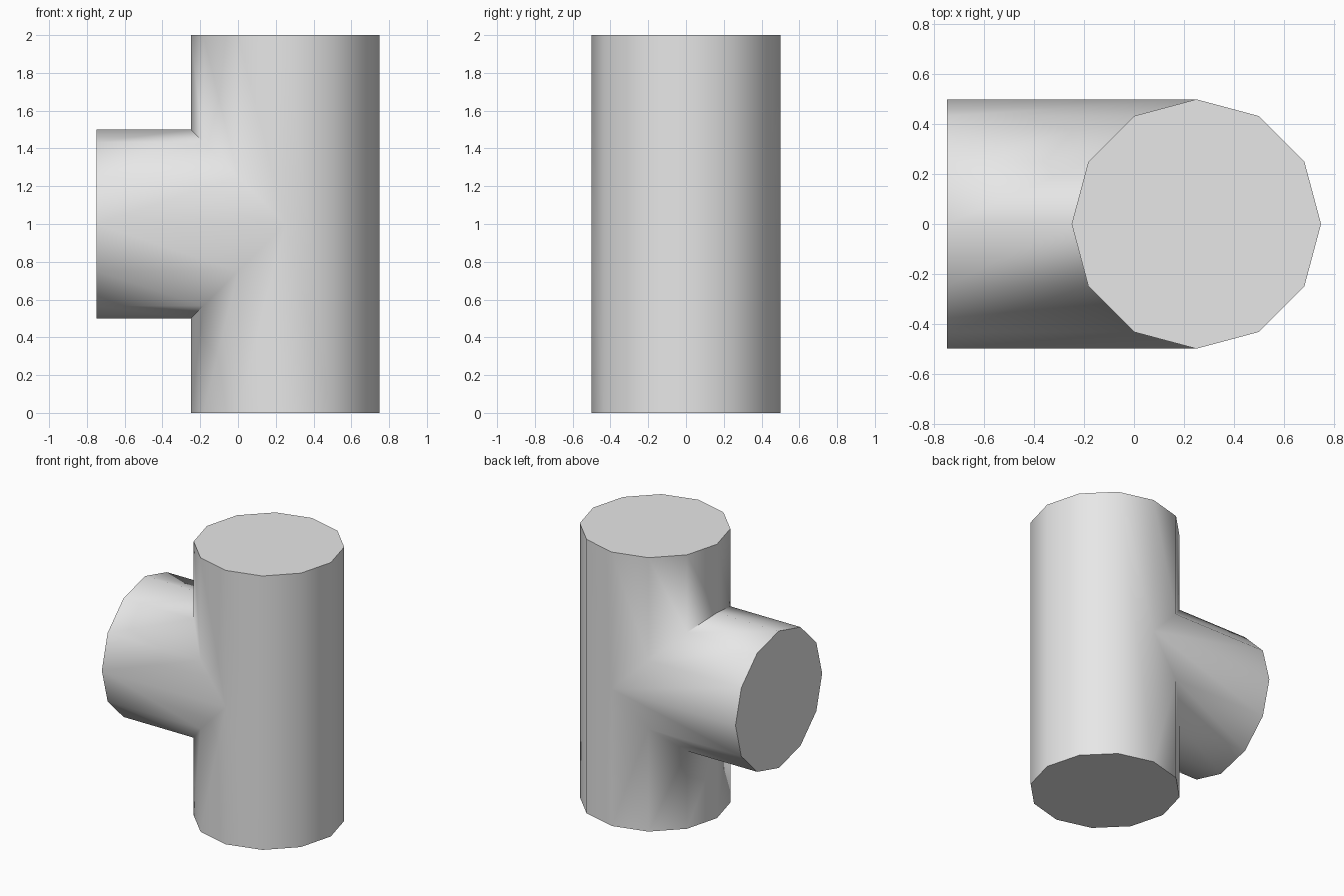
import bpy, bmesh
from math import sin, cos, pi, radians

default = bpy.data.objects.get("Cube")
if default:
    bpy.data.objects.remove(default, do_unlink=True)

SIDES = 12
RADIUS = 0.5
AXIS_X = 0.25        # centre line of the upright pipe
HEIGHT = 2.0
BRANCH_Z = HEIGHT / 2
BRANCH_END = -0.75
QUARTER = SIDES // 4
HALF = range(QUARTER, 3 * QUARTER + 1)   # columns on the branch side

bm = bmesh.new()


def ring_point(i):
    a = 2 * pi * i / SIDES
    return AXIS_X + RADIUS * cos(a), RADIUS * sin(a), RADIUS * abs(cos(a))


def strip(a, b, columns):
    for i in columns:
        bm.faces.new((a[i], a[i + 1], b[i + 1], b[i]))


# Rims of the upright pipe
top, bottom = [], []
for i in range(SIDES):
    x, y, _ = ring_point(i)
    top.append(bm.verts.new((x, y, HEIGHT)))
    bottom.append(bm.verts.new((x, y, 0)))

# Mitred seam and branch rim, upper and lower halves sharing their end points
seam, rim = {1: {}, -1: {}}, {1: {}, -1: {}}
for i in HALF:
    x, y, rise = ring_point(i)
    for s in (1, -1):
        if s < 0 and i in (HALF[0], HALF[-1]):
            seam[s][i], rim[s][i] = seam[1][i], rim[1][i]
            continue
        z = BRANCH_Z + s * rise
        seam[s][i] = bm.verts.new((x, y, z))
        rim[s][i] = bm.verts.new((BRANCH_END, y, z))

# Walls on the branch side, above and below the seam, and the branch itself
for s, end in ((1, top), (-1, bottom)):
    strip(end, seam[s], HALF[:-1])
    strip(seam[s], rim[s], HALF[:-1])

# Plain full-height walls; those touching the seam ends take in its corner
for k in range(-QUARTER, QUARTER):
    i, j = k % SIDES, (k + 1) % SIDES
    loop = [bottom[i], bottom[j]]
    if j == HALF[0]:
        loop.append(seam[1][j])
    loop += [top[j], top[i]]
    if i == HALF[-1]:
        loop.append(seam[1][i])
    bm.faces.new(loop)

# End caps
bm.faces.new(top)
bm.faces.new(bottom)
bm.faces.new([rim[1][i] for i in HALF] + [rim[-1][i] for i in HALF[-2:0:-1]])

bmesh.ops.recalc_face_normals(bm, faces=bm.faces[:])
mesh = bpy.data.meshes.new("pipe_tee")
bm.to_mesh(mesh)
bm.free()
pipe = bpy.data.objects.new("pipe_tee", mesh)
bpy.context.scene.collection.objects.link(pipe)

# Plain grey
grey = bpy.data.materials.new("light_grey")
grey.use_nodes = True
colour = (0.8, 0.8, 0.8, 1)
grey.diffuse_color = colour
grey.node_tree.nodes["Principled BSDF"].inputs["Base Color"].default_value = colour
mesh.materials.append(grey)

# Smooth walls, sharp caps and inner corners
bpy.ops.object.select_all(action="DESELECT")
pipe.select_set(True)
bpy.context.view_layer.objects.active = pipe
bpy.ops.object.shade_smooth_by_angle(angle=radians(70))
